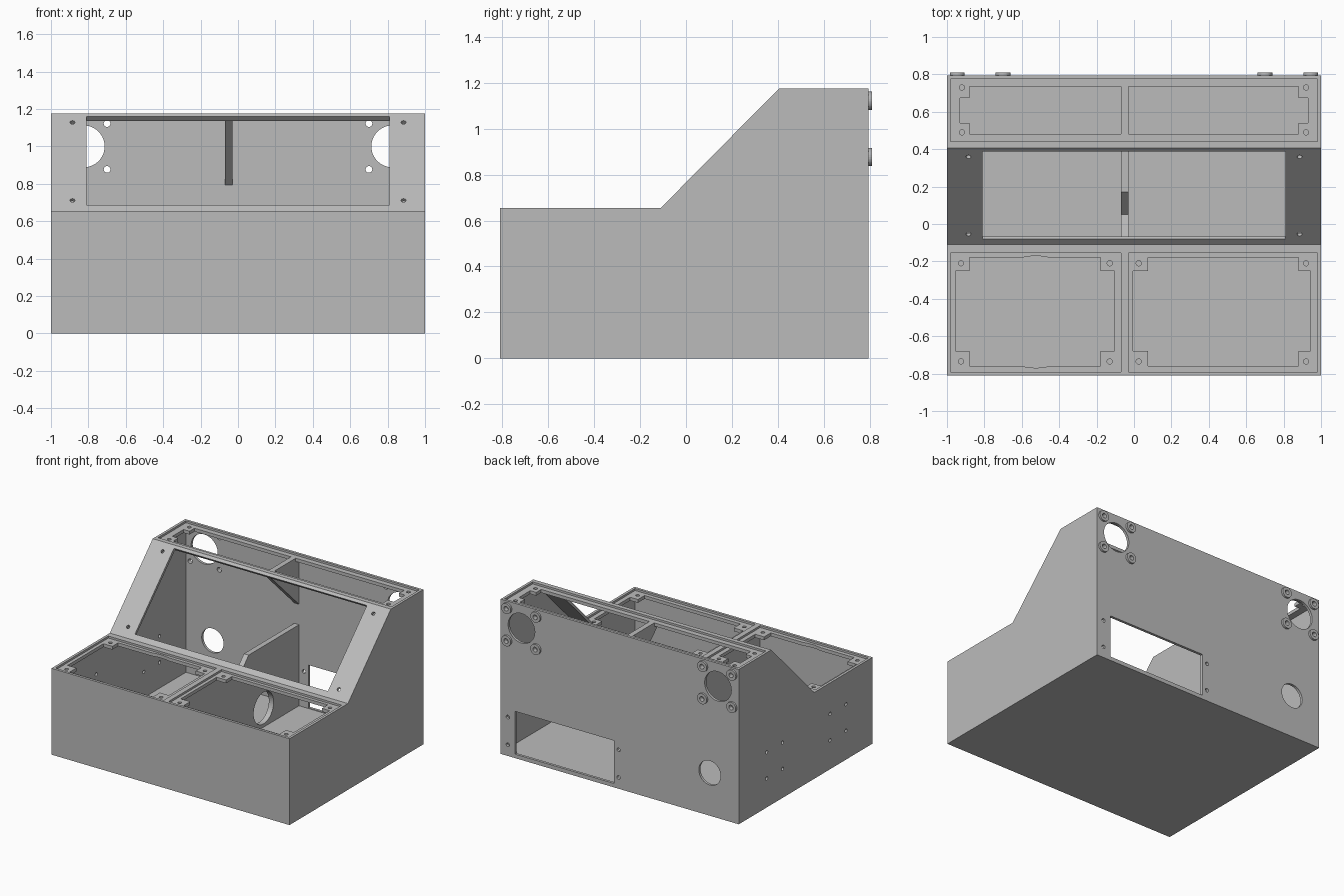
import bpy
import bmesh
import math
from mathutils import Matrix, Vector

cube = bpy.data.objects.get("Cube")
if cube:
    bpy.data.objects.remove(cube, do_unlink=True)

grey = bpy.data.materials.new("plain grey")
grey.use_nodes = True
COLOUR = (0.5, 0.5, 0.5, 1)
grey.diffuse_color = COLOUR
grey.node_tree.nodes["Principled BSDF"].inputs["Base Color"].default_value = COLOUR

BACK, DECK, TOP, WALL = 0.795, 0.655, 1.175, 0.02
RECESS, LEDGE = 0.015, 0.04          # depths below a top surface
BAR = (-0.07, -0.03)                 # x span of the centre divider


def finish(name, bm):
    bmesh.ops.recalc_face_normals(bm, faces=bm.faces)
    mesh = bpy.data.meshes.new(name)
    bm.to_mesh(mesh)
    bm.free()
    mesh.materials.append(grey)
    obj = bpy.data.objects.new(name, mesh)
    bpy.context.scene.collection.objects.link(obj)
    return obj


def side_prism(name, profile, x0, x1):
    """Extrude a (y, z) profile along x."""
    bm = bmesh.new()
    face = bm.faces.new([bm.verts.new((x0, y, z)) for y, z in profile])
    new = bmesh.ops.extrude_face_region(bm, geom=[face])["geom"]
    bmesh.ops.translate(bm, vec=(x1 - x0, 0, 0),
                        verts=[v for v in new if isinstance(v, bmesh.types.BMVert)])
    return finish(name, bm)


def box(name, x, y, z):
    lo, hi = Vector((x[0], y[0], z[0])), Vector((x[1], y[1], z[1]))
    bm = bmesh.new()
    bmesh.ops.create_cube(bm, size=1, matrix=Matrix.Translation((lo + hi) / 2)
                          @ Matrix.Diagonal((*(hi - lo), 1)))
    return finish(name, bm)


def rod(name, centre, direction, radius, length, sides=32):
    turn = Vector(direction).to_track_quat("Z", "Y").to_matrix().to_4x4()
    bm = bmesh.new()
    bmesh.ops.create_cone(bm, cap_ends=True, segments=sides, radius1=radius,
                          radius2=radius, depth=length,
                          matrix=Matrix.Translation(centre) @ turn)
    return finish(name, bm)


def cut(target, cutter):
    cutter.hide_render = True
    mod = target.modifiers.new("cut", "BOOLEAN")
    mod.operation, mod.solver, mod.object = "DIFFERENCE", "EXACT", cutter
    bpy.context.view_layer.update()
    result = bpy.data.meshes.new_from_object(
        target.evaluated_get(bpy.context.evaluated_depsgraph_get()))
    target.modifiers.clear()
    target.data = result
    bpy.data.objects.remove(cutter, do_unlink=True)


def cut_box(target, *spans):
    cut(target, box("cutter", *spans))


def cut_hole(target, centre, direction, radius, length=0.1, sides=32):
    cut(target, rod("cutter", centre, direction, radius, length, sides))


# Hollow case with a sloped front panel
case = side_prism("case", [(-0.81, 0), (-0.81, DECK), (-0.11, DECK),
                           (0.405, TOP), (BACK, TOP), (BACK, 0)], -1, 1)
inner = BACK - WALL
cut(case, side_prism("cutter", [(-0.79, 0.025), (-0.79, DECK - LEDGE), (-0.124, DECK - LEDGE),
                                (0.396, TOP - LEDGE), (inner, TOP - LEDGE), (inner, 0.025)],
                     WALL - 1, 1 - WALL))

# Sloped panel opening, cut square to the slope, and its screw holes
cut(case, side_prism("cutter", [(-0.10, 0.707), (-0.04, 0.647), (0.43, 1.117), (0.37, 1.177)],
                     -0.81, 0.81))
for x in (-0.885, 0.885):
    for y in (-0.055, 0.36):
        cut_hole(case, (x, y, y + 0.767), (0, -1, 1), 0.013, 0.08, 16)

# Front deck: two lid recesses with ledges, corner tabs and screw holes
for recess, wide, narrow, holes in (
        ((-0.98, BAR[0]), (-0.955, -0.105), (-0.88, -0.18), (-0.925, -0.13)),
        ((BAR[1], 0.98), (-0.005, 0.945), (0.075, 0.88), (0.025, 0.92))):
    through = (DECK - 0.06, DECK + 0.1)
    cut_box(case, recess, (-0.79, -0.155), (DECK - RECESS, DECK + 0.1))
    cut_box(case, wide, (-0.68, -0.25), through)
    cut_box(case, narrow, (-0.76, -0.18), through)
    for x in holes:
        for y in (-0.735, -0.21):
            cut_hole(case, (x, y, DECK - 0.03), (0, 0, 1), 0.014, 0.08, 16)
cut_hole(case, (-0.525, -0.47, DECK), (0, 0, 1), 0.299, 0.12, 96)

# Rear top: one lid recess, two openings with tabs at the outer corners
cut_box(case, (-0.98, 0.98), (0.44, 0.775), (TOP - RECESS, TOP + 0.1))
for side, edge in ((-1, BAR[0]), (1, BAR[1])):
    for reach, span in ((0.93, (0.54, 0.675)), (0.88, (0.48, 0.735))):
        cut_box(case, sorted((side * reach, edge)), span, (TOP - 0.06, TOP + 0.1))
    for y in (0.49, 0.73):
        cut_hole(case, (side * 0.92, y, TOP - 0.03), (0, 0, 1), 0.014, 0.08, 16)

# Back wall: connector window, cable hole and speaker holes
cut_box(case, (0.05, 0.88), (0.74, 0.85), (0.03, 0.355))
for x in (0.01, 0.94):
    for z in (0.085, 0.295):
        cut_hole(case, (x, BACK, z), (0, 1, 0), 0.014, sides=16)
cut_hole(case, (-0.756, BACK, 0.325), (0, 1, 0), 0.092)
for side in (-1, 1):
    cut_hole(case, (side * 0.825, BACK, 1.0), (0, 1, 0), 0.112, sides=48)
    for x in (0.70, 0.945):
        for z in (0.877, 1.122):
            cut_hole(case, (side * x, BACK, z), (0, 1, 0), 0.018, sides=24)
            boss = rod("screw_boss", (side * x, BACK + 0.0075, z), (0, 1, 0), 0.04, 0.015)
            cut_hole(boss, (side * x, BACK, z), (0, 1, 0), 0.018, sides=24)

# Screw holes in the right-hand wall
for y in (-0.49, -0.30, 0.27, 0.46):
    for z in (0.22, 0.42):
        cut_hole(case, (-1, y, z), (1, 0, 0), 0.013, sides=16)

# Lower divider with a notch and a cable hole
divider = side_prism("lower_divider", [(-0.80, 0.015), (-0.80, 0.63), (-0.07, 0.63), (0.05, 0.51),
                                       (0.17, 0.64), (0.785, 0.64), (0.785, 0.015)], *BAR)
cut_hole(divider, (-0.05, 0.35, 0.17), (1, 0, 0), 0.12, 0.2, 48)

# Triangular web under the rear top
side_prism("upper_web", [(0.42, TOP - 0.02), (0.42, 1.14), (0.785, 0.785),
                         (0.785, TOP - 0.02)], *BAR)
